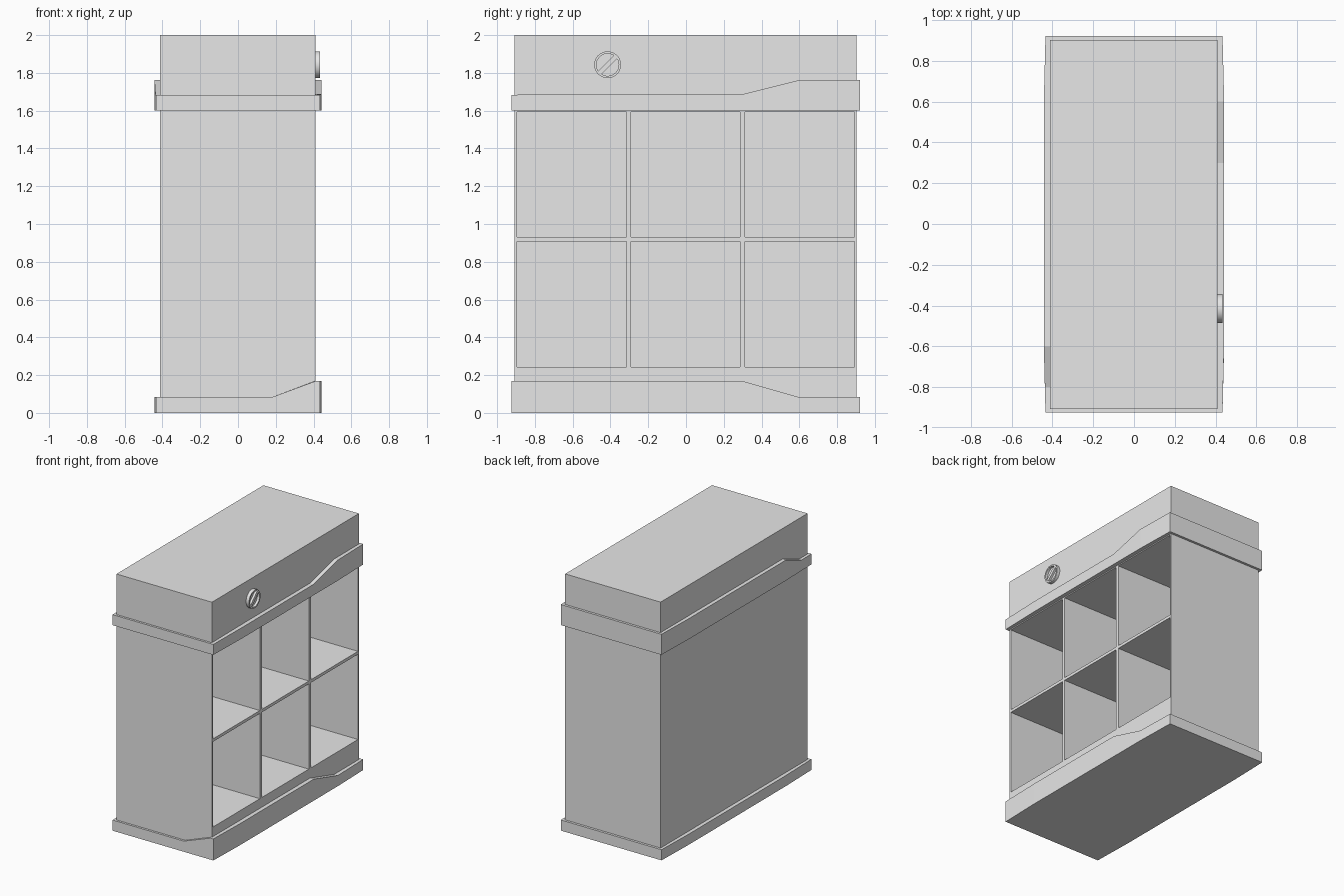
import bpy, bmesh, math
from mathutils import Matrix, Vector

if "Cube" in bpy.data.objects:
    bpy.data.objects.remove(bpy.data.objects["Cube"])

grey = bpy.data.materials.new("plain grey")
grey.diffuse_color = (0.8, 0.8, 0.8, 1)
grey.use_nodes = True
grey.node_tree.nodes["Principled BSDF"].inputs["Base Color"].default_value = grey.diffuse_color


def finish(name, bm):
    bmesh.ops.recalc_face_normals(bm, faces=bm.faces)
    mesh = bpy.data.meshes.new(name)
    bm.to_mesh(mesh)
    bm.free()
    mesh.materials.append(grey)
    obj = bpy.data.objects.new(name, mesh)
    bpy.context.collection.objects.link(obj)
    return obj


def add_box(bm, lo, hi):
    lo, hi = Vector(lo), Vector(hi)
    m = Matrix.Translation((lo + hi) / 2) @ Matrix.Diagonal((*(hi - lo), 1))
    bmesh.ops.create_cube(bm, size=1, matrix=m)


# Cabinet body with six deep compartments opening on the right
bm = bmesh.new()
add_box(bm, (-0.413, -0.907, 0.005), (0.41, 0.903, 2))
body = finish("cabinet_body", bm)

bm = bmesh.new()
for y0, y1 in ((-0.895, -0.316), (-0.291, 0.287), (0.312, 0.892)):
    for z0, z1 in ((0.243, 0.907), (0.93, 1.594)):
        add_box(bm, (-0.40, y0, z0), (0.6, y1, z1))
cutter = finish("compartment_cutter", bm)
cutter.hide_render = True
cutter.display_type = 'WIRE'
cut = body.modifiers.new("compartments", 'BOOLEAN')
cut.object = cutter
cut.operation = 'DIFFERENCE'
cut.solver = 'EXACT'


# Trim bands: closed loop of (x, y, top height), with an inner wall against the body
def band(name, bottom, loop, base_cap=False):
    bm = bmesh.new()
    rows = []
    for x, y, top in loop:
        ix = max(-0.409, min(0.406, x))
        iy = max(-0.903, min(0.899, y))
        rows.append([bm.verts.new(p) for p in (
            (x, y, bottom), (x, y, top), (ix, iy, top), (ix, iy, bottom))])
    for a, b in zip(rows, rows[1:] + rows[:1]):
        for k in range(3 if base_cap else 4):
            j = (k + 1) % 4
            bm.faces.new((a[k], b[k], b[j], a[j]))
    if base_cap:
        bm.faces.new([r[0] for r in rows])
    return finish(name, bm)


E, M, F, B = 0.434, 0.442, -0.924, 0.922
lo, hi = 0.083, 0.168
band("base_band", 0, [
    (-E, F, lo), (0.18, F, lo), (0.41, F, hi), (E, F, hi),
    (M, -0.6, hi), (M, 0.3, hi), (M, 0.6, lo), (E, B, lo),
    (-E, B, lo), (-M, 0.6, lo), (-M, -0.6, lo)], base_cap=True)

lo, hi = 1.684, 1.762
band("upper_band", 1.602, [
    (-E, F, lo), (E, F, lo), (M, -0.57, 1.687), (M, 0.3, 1.687),
    (M, 0.6, hi), (E, B, hi), (-E, B, hi), (-M, 0.6, hi),
    (-M, -0.6, hi), (-0.437, -0.8, lo)])

# Round lock dial: raised rim, recessed face and a diagonal grip
place = Matrix.Translation((0.408, -0.415, 1.843)) @ Matrix.Rotation(math.pi / 2, 4, 'Y')
bm = bmesh.new()
profile = [(0.071, 0), (0.071, 0.027), (0.059, 0.027), (0.059, 0.008)]
N = 32
rings = [[bm.verts.new((r * math.cos(2 * math.pi * i / N),
                        r * math.sin(2 * math.pi * i / N), h)) for i in range(N)]
         for r, h in profile]
for a, b in zip(rings, rings[1:]):
    for i in range(N):
        j = (i + 1) % N
        bm.faces.new((a[i], a[j], b[j], b[i]))
bm.faces.new(rings[-1])
bm.faces.new(rings[0])
bm.transform(place)
dial = finish("lock_dial", bm)
bpy.context.view_layer.objects.active = dial
dial.select_set(True)
bpy.ops.object.shade_smooth_by_angle(angle=math.radians(30))

bm = bmesh.new()
add_box(bm, (-0.059, -0.012, 0.006), (0.059, 0.012, 0.025))
bm.transform(place @ Matrix.Rotation(math.radians(135), 4, 'Z'))
finish("dial_grip", bm)
